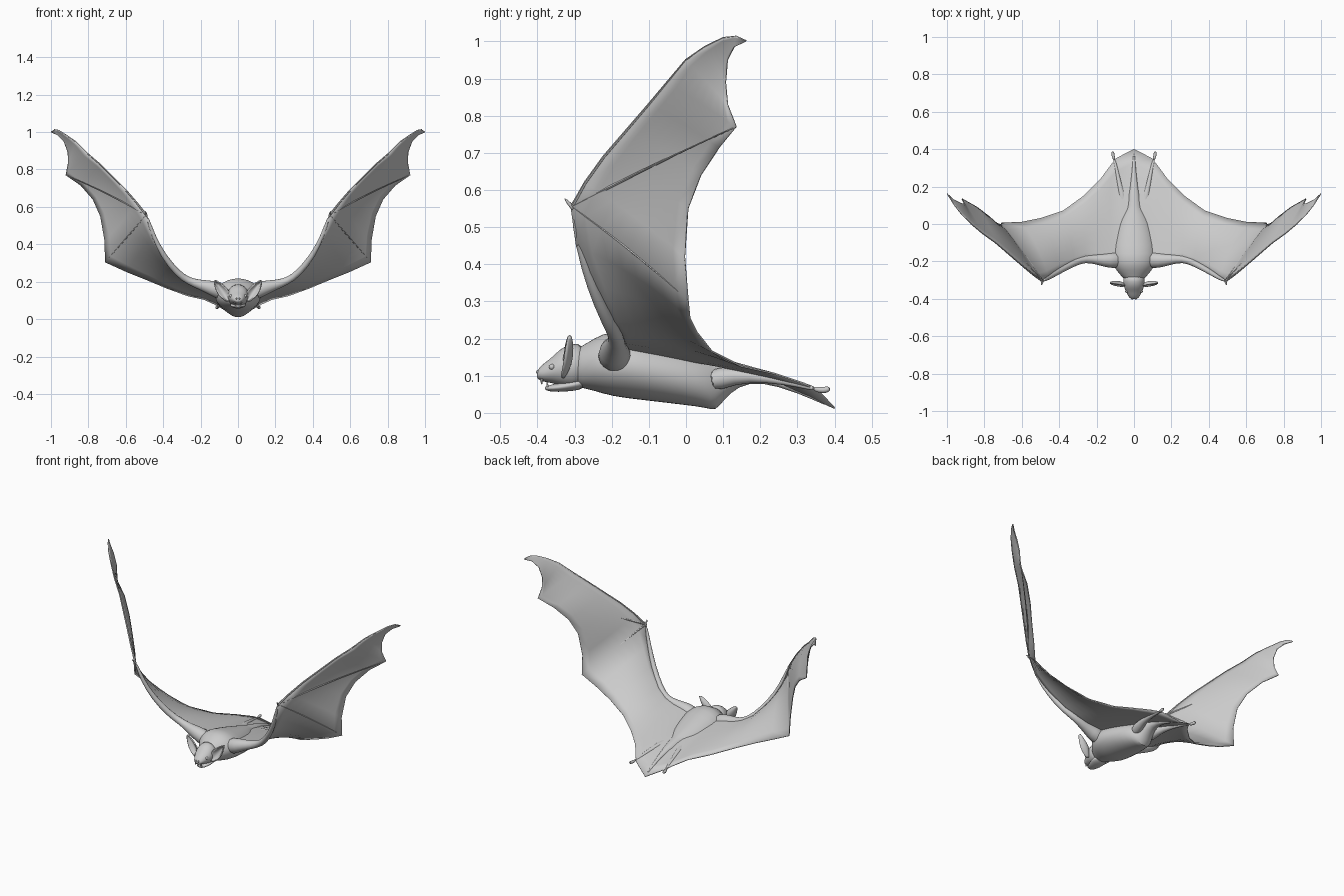
import bpy, bmesh, math
from mathutils import Vector as V

fur = bpy.data.materials.new("soft_grey")
fur.diffuse_color = (0.6, 0.6, 0.6, 1)


def finish(name, bm, mirror=False, thick=0, levels=0):
    bmesh.ops.recalc_face_normals(bm, faces=bm.faces)
    me = bpy.data.meshes.new(name)
    bm.to_mesh(me)
    bm.free()
    me.materials.append(fur)
    ob = bpy.data.objects.new(name, me)
    bpy.context.collection.objects.link(ob)
    if mirror:
        ob.modifiers.new("mirror", 'MIRROR').merge_threshold = 0.0005
    if levels:
        m = ob.modifiers.new("smooth", 'SUBSURF')
        m.levels = m.render_levels = levels
    if thick:
        m = ob.modifiers.new("thickness", 'SOLIDIFY')
        m.thickness, m.offset = thick, 0
    bpy.context.view_layer.objects.active = ob
    ob.select_set(True)
    bpy.ops.object.shade_smooth_by_angle(angle=math.radians(50))
    ob.select_set(False)
    return ob


def skin(bm, rows, closed=False):
    # join rows of points with quads
    rows = [[bm.verts.new(p) for p in r] for r in rows]
    n = len(rows[0])
    for a, b in zip(rows, rows[1:]):
        for i in range(n if closed else n - 1):
            j = (i + 1) % n
            bm.faces.new((a[i], a[j], b[j], b[i]))
    if closed:
        bm.faces.new(rows[0])
        bm.faces.new(rows[-1])


def body_loft(name, stations, n=20):
    # stations: y, bottom z, top z, half width
    bm = bmesh.new()
    rings = []
    for y, zb, zt, w in stations:
        ring = [(w * math.cos(2 * math.pi * k / n), y,
                 (zb + zt) / 2 + (zt - zb) / 2 * math.sin(2 * math.pi * k / n)) for k in range(n)]
        rings.append(ring)
    skin(bm, rings, True)
    return finish(name, bm, levels=1)


def tube(name, path, n=10, levels=1):
    # path: x, y, z, radius
    bm = bmesh.new()
    pts = [V(p[:3]) for p in path]
    rings = []
    for i, p in enumerate(path):
        d = (pts[min(i + 1, len(pts) - 1)] - pts[max(i - 1, 0)]).normalized()
        u = d.cross(V((0.3, 0.5, -0.8))).normalized()
        w = d.cross(u)
        rings.append([pts[i] + p[3] * (u * math.cos(2 * math.pi * k / n) + w * math.sin(2 * math.pi * k / n))
                      for k in range(n)])
    skin(bm, rings, True)
    return finish(name, bm, True, levels=levels)


# wing and tail membrane: leading point, trailing point, camber
sections = [
    (0, -.18, .17, 0, .40, .013, .035),
    (.06, -.20, .17, .095, .352, .063, .012),
    (.13, -.22, .188, .125, .315, .08, .006),
    (.20, -.21, .195, .18, .24, .105, .008),
    (.26, -.20, .215, .27, .15, .125, .012),
    (.32, -.22, .25, .38, .07, .165, .02),
    (.40, -.26, .345, .50, .03, .215, .025),
    (.455, -.295, .45, .60, .01, .255, .02),
    (.49, -.31, .56, .71, .005, .305, .008),
    (.54, -.27, .62, .712, -.004, .42, .012),
    (.60, -.22, .69, .735, .005, .55, .012),
    (.67, -.16, .76, .775, .04, .64, .01),
    (.74, -.10, .83, .84, .09, .715, .008),
    (.81, -.05, .89, .92, .135, .77, .004),
    (.87, 0, .95, .908, .112, .83, .004),
    (.92, .05, .985, .908, .107, .89, .004),
    (.96, .10, 1.01, .93, .112, .95, .002),
    (.982, .135, 1.014, .965, .13, .985, 0),
    (.999, .162, 1.002, .996, .158, .998, 0),
]
bm = bmesh.new()
rows = []
for i, s in enumerate(sections):
    lead, trail = V(s[:3]), V(s[3:6])
    a, b = sections[max(i - 1, 0)], sections[min(i + 1, len(sections) - 1)]
    span = V(b[:3]) + V(b[3:6]) - V(a[:3]) - V(a[3:6])
    up = span.cross(trail - lead).normalized() if i else V((0, 0, 1))
    rows.append([lead.lerp(trail, t / 8) + up * s[6] * 4 * (t / 8) * (1 - t / 8) for t in range(9)])
skin(bm, rows)
finish("wing_membrane", bm, True, thick=0.005)

# torso tapering into the tail
body_loft("torso", [
    (-.305, .075, .17, .045), (-.28, .066, .18, .066), (-.25, .06, .2, .095),
    (-.2, .043, .226, .125), (-.12, .034, .205, .125), (0, .02, .172, .10),
    (.055, .013, .155, .078), (.08, .004, .148, .06), (.098, .03, .142, .05),
    (.14, .073, .132, .036), (.2, .085, .115, .02), (.3, .055, .077, .009), (.39, .013, .022, .004)])

# head and open lower jaw
body_loft("head", [
    (-.402, .096, .11, .012), (-.396, .088, .121, .024), (-.38, .083, .136, .034),
    (-.36, .08, .15, .044), (-.338, .072, .174, .054), (-.31, .066, .187, .058), (-.27, .068, .19, .06)])
body_loft("lower_jaw", [
    (-.38, .063, .07, .010), (-.372, .058, .074, .022), (-.345, .056, .08, .034),
    (-.31, .058, .09, .042), (-.27, .064, .1, .045)])

# cupped ears flaring sideways
inner = [(.042, .098), (.042, .115), (.044, .135), (.052, .158), (.08, .182), (.104, .198), (.12, .207)]
outer = [(.06, .095), (.08, .108), (.096, .122), (.11, .14), (.12, .165), (.126, .19), (.127, .205)]
bm = bmesh.new()
rows = []
for i, (p, q) in enumerate(zip(inner, outer)):
    cup = .02 * math.sin(math.pi * (i + .8) / 7.6)
    rows.append([(p[0] + (q[0] - p[0]) * t / 6, -.336 + .003 * i + cup * math.sin(math.pi * t / 6),
                  p[1] + (q[1] - p[1]) * t / 6) for t in range(7)])
skin(bm, rows)
finish("ears", bm, True, thick=.007, levels=1)

# eyes
bm = bmesh.new()
bmesh.ops.create_uvsphere(bm, u_segments=14, v_segments=8, radius=.008)
bmesh.ops.translate(bm, vec=(.039, -.361, .124), verts=bm.verts)
finish("eyes", bm, True)

# fangs and nostrils
tube("upper_fangs", [(.017, -.388, .092, .005), (.017, -.389, .084, .003), (.017, -.388, .076, .0008)], 6, 0)
tube("lower_fangs", [(.013, -.372, .07, .004), (.013, -.374, .079, .002), (.013, -.375, .085, .0008)], 6, 0)
tube("nostrils", [(.008, -.394, .108, .007), (.009, -.401, .111, .006), (.009, -.404, .112, .002)], 8)

# muscular arm along the leading edge
tube("arms", [
    (.07, -.19, .14, .055), (.14, -.195, .168, .042), (.20, -.19, .183, .028), (.265, -.185, .203, .02),
    (.325, -.21, .245, .019), (.40, -.252, .338, .016), (.453, -.287, .445, .011), (.488, -.304, .555, .008)])

# thumbs, finger bones
tube("thumbs", [(.487, -.298, .545, .008), (.491, -.312, .56, .006), (.494, -.322, .572, .004),
                (.496, -.327, .577, .001)], 8)
wrist = (.49, -.305, .556, .006)
tube("leading_fingers", [wrist] + [(s[0], s[1], s[2], .005 - .0004 * i) for i, s in enumerate(sections[9:18])], 6, 0)
for name, k in (("middle_fingers", 13), ("rear_fingers", 8)):
    a, b = V(wrist[:3]), V(sections[k][3:6])
    lift = (V((-.6, -.1, .6)) if k == 8 else V((-.5, .2, .5))) * .012
    path = [(*(a.lerp(b, t / 5) + lift * 4 * (t / 5) * (1 - t / 5)), .005 - .0007 * t) for t in range(6)]
    tube(name, path, 6, 0)

# legs and feet
tube("legs", [(.045, .06, .085, .04), (.06, .13, .102, .024), (.08, .22, .095, .013),
              (.097, .31, .075, .008), (.108, .35, .064, .007)])
tube("feet", [(.105, .342, .066, .007), (.111, .362, .061, .009), (.114, .378, .062, .010),
              (.114, .388, .066, .006)], 8)
